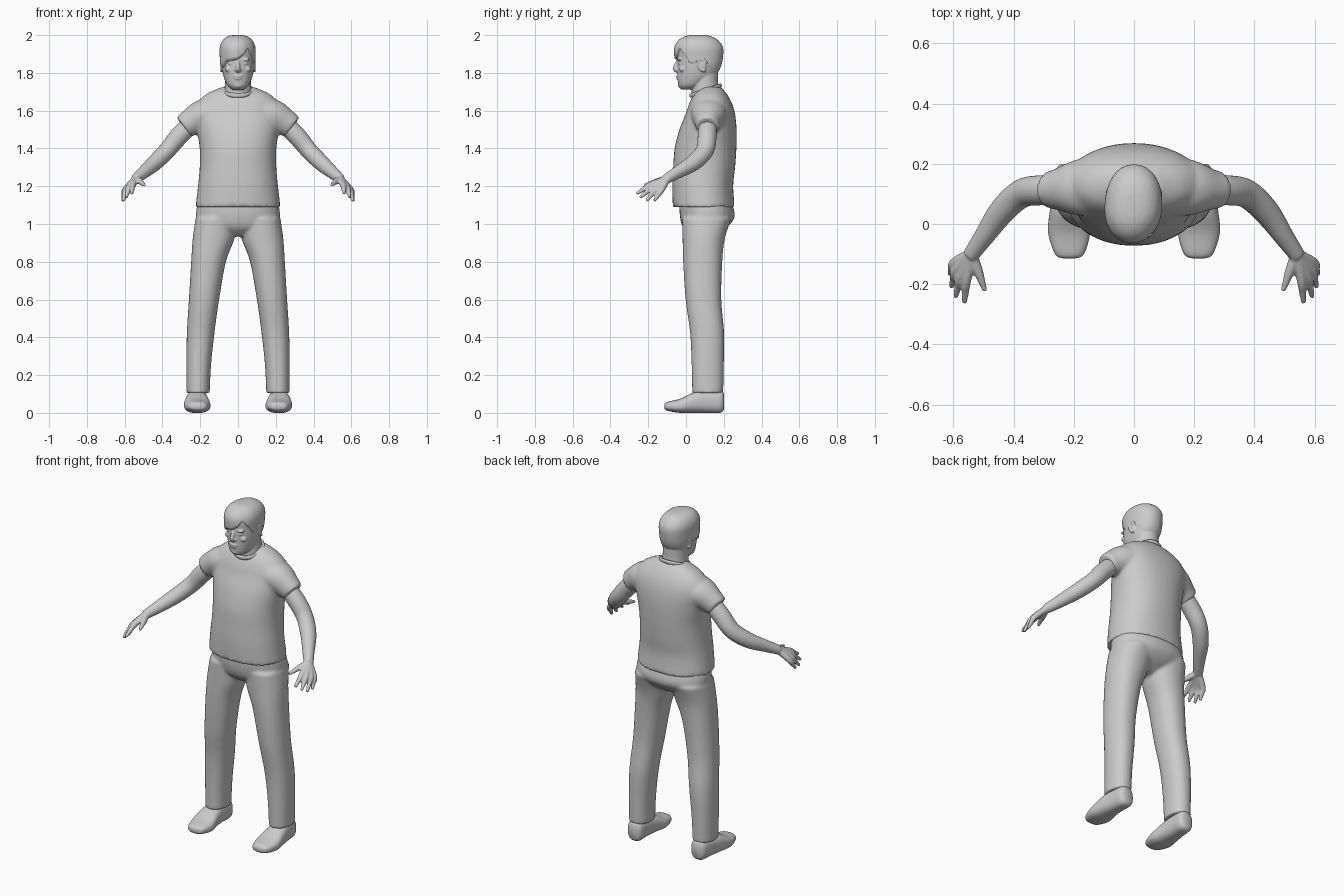
import bpy, bmesh, math
from mathutils import Vector

if "Cube" in bpy.data.objects:
    bpy.data.objects.remove(bpy.data.objects["Cube"])

grey = bpy.data.materials.new("plain grey")
grey.diffuse_color = (0.6, 0.6, 0.6, 1)
grey.use_nodes = True
grey.node_tree.nodes["Principled BSDF"].inputs["Base Color"].default_value = grey.diffuse_color


def spline(rows, t):
    """Catmull-Rom value of a list of tuples, t counted in rows."""
    i = min(int(t), len(rows) - 2)
    f = t - i
    p = [rows[max(0, min(len(rows) - 1, i + k))] for k in (-1, 0, 1, 2)]
    return [0.5 * (2 * b + (c - a) * f + (2 * a - 5 * b + 4 * c - d) * f * f
                   + (3 * b - a - 3 * c + d) * f ** 3) for a, b, c, d in zip(*p)]


def samples(rows, steps):
    n = (len(rows) - 1) * steps
    return [spline(rows, k / steps) for k in range(n + 1)]


def oval(x0, x1, y0, y1, a, power):
    c, s = math.cos(a), math.sin(a)
    e = 2 / power
    return ((x0 + x1) / 2 + (x1 - x0) / 2 * math.copysign(abs(c) ** e, c),
            (y0 + y1) / 2 + (y1 - y0) / 2 * math.copysign(abs(s) ** e, s))


def skin(bm, rings, caps=True):
    vs = [[bm.verts.new(p) for p in r] for r in rings]
    n = len(vs[0])
    for a, b in zip(vs, vs[1:]):
        for j in range(n):
            k = (j + 1) % n
            bm.faces.new((a[j], a[k], b[k], b[j]))
    if caps:
        bm.faces.new(vs[0][::-1])
        bm.faces.new(vs[-1])


def loft(bm, rows, power=2.2, along="z", n=40, steps=5):
    """Rows are (height, x0, x1, d0, d1); along y the height is depth."""
    rings = []
    for h, x0, x1, d0, d1 in samples(rows, steps):
        pts = [oval(x0, x1, d0, d1, math.tau * j / n, power) for j in range(n)]
        rings.append([(x, d, h) if along == "z" else (x, h, d) for x, d in pts])
    skin(bm, rings)


def sym(rows):
    return [(z, -w, w, a, b) for z, w, a, b in rows]


def tube(bm, rows, n=20, steps=5):
    """Rows are (x, y, z, depth radius, other radius)."""
    s = samples(rows, steps)
    rings = []
    for i, r in enumerate(s):
        c = Vector(r[:3])
        d = (Vector(s[min(i + 1, len(s) - 1)][:3]) - Vector(s[max(i - 1, 0)][:3])).normalized()
        u = (Vector((0, 1, 0)) - d * d.y).normalized()
        v = d.cross(u)
        rings.append([c + u * r[3] * math.cos(math.tau * j / n) + v * r[4] * math.sin(math.tau * j / n)
                      for j in range(n)])
    skin(bm, rings)


def ball(bm, centre, size):
    made = bmesh.ops.create_uvsphere(bm, u_segments=20, v_segments=12, radius=1)["verts"]
    for v in made:
        v.co = Vector([c + s * q for c, s, q in zip(centre, size, v.co)])


def mirror_rows(rows, side):
    """Flip tube rows to the other side."""
    return [(r[0] * side,) + tuple(r[1:]) for r in rows]


def finish(name, bm, voxel=0, smooth=4):
    bmesh.ops.recalc_face_normals(bm, faces=bm.faces)
    for f in bm.faces:
        f.smooth = True
    me = bpy.data.meshes.new(name)
    bm.to_mesh(me)
    bm.free()
    me.materials.append(grey)
    ob = bpy.data.objects.new(name, me)
    bpy.context.collection.objects.link(ob)
    if voxel:
        m = ob.modifiers.new("merge", 'REMESH')
        m.mode = 'VOXEL'
        m.voxel_size = voxel
        m.use_smooth_shade = True
        m = ob.modifiers.new("soften", 'SMOOTH')
        m.factor = 0.5
        m.iterations = smooth
    return ob


# Shirt: torso and two short sleeves
bm = bmesh.new()
loft(bm, sym([(1.09, .225, -.07, .258), (1.2, .212, -.072, .25), (1.3, .203, -.068, .26),
              (1.4, .203, -.06, .267), (1.5, .218, -.035, .268), (1.58, .23, -.003, .26),
              (1.64, .215, .018, .243), (1.69, .165, .045, .215), (1.725, .085, .085, .185)]))
for side in (1, -1):
    tube(bm, mirror_rows([(.11, .125, 1.60, .10, .08), (.19, .12, 1.572, .092, .084),
                          (.25, .115, 1.538, .07, .072), (.287, .113, 1.512, .06, .064)], side), 28)
finish("shirt", bm, 0.01, 5)

# Collar ring, low at the front
bm = bmesh.new()
rings = []
for i in range(40):
    a = math.tau * i / 40
    rings.append([((.079 + .007 * math.cos(b)) * math.cos(a),
                   .104 + (.079 + .007 * math.cos(b)) * math.sin(a),
                   1.706 + .026 * math.sin(a) + .012 * math.sin(b))
                  for b in [math.tau * j / 10 for j in range(10)]])
skin(bm, rings + rings[:1], False)
bmesh.ops.remove_doubles(bm, verts=bm.verts, dist=1e-5)
finish("collar", bm)

# Trousers: pelvis and two legs
bm = bmesh.new()
loft(bm, sym([(.935, .07, .03, .14), (.98, .19, -.015, .215), (1.04, .222, -.032, .258),
              (1.12, .212, -.035, .24)]))
leg = [(.105, .15, .272, .033, .197), (.25, .143, .273, .03, .2), (.42, .125, .271, .022, .202),
       (.6, .10, .26, -.002, .187), (.8, .064, .248, -.015, .192), (.92, .02, .24, -.018, .205),
       (1.03, .005, .225, -.02, .24)]
for side in (1, -1):
    loft(bm, [(z, min(side * a, side * b), max(side * a, side * b), c, d) for z, a, b, c, d in leg])
finish("trousers", bm, 0.009, 4)

# Shoes
shoe = [(-.114, .195, .235, .025, .045), (-.1, .166, .262, .012, .058), (-.03, .146, .285, 0, .075),
        (.04, .155, .28, 0, .108), (.11, .162, .268, 0, .122), (.18, .164, .258, 0, .12),
        (.2, .18, .243, .015, .105)]
for side, word in ((1, "left"), (-1, "right")):
    bm = bmesh.new()
    loft(bm, [(y, min(side * a, side * b), max(side * a, side * b), c, d) for y, a, b, c, d in shoe],
         2.5, "y")
    finish(word + "_shoe", bm)

# Arms with hands: each finger starts at the wrist so the roots form the palm
arm = [(.22, .115, 1.555, .048, .048), (.31, .112, 1.468, .05, .05), (.375, .10, 1.39, .048, .046),
       (.44, .04, 1.325, .044, .043), (.50, -.045, 1.273, .033, .034), (.543, -.105, 1.238, .027, .026)]
knuckles = [((.557, -.19, 1.205), (.563, -.262, 1.16)), ((.577, -.175, 1.197), (.592, -.243, 1.14)),
            ((.592, -.155, 1.187), (.607, -.21, 1.122)), ((.598, -.13, 1.18), (.612, -.168, 1.122)),
            ((.518, -.155, 1.225), (.495, -.222, 1.206))]
for side, word in ((1, "left"), (-1, "right")):
    bm = bmesh.new()
    tube(bm, mirror_rows(arm, side))
    for base, tip in knuckles:
        mid = [(p + q) / 2 for p, q in zip(base, tip)]
        tube(bm, mirror_rows([(.54, -.10, 1.24, .02, .02), (*base, .017, .016), (*mid, .0125, .0125),
                              (*tip, .008, .008)], side), 12, 4)
    finish(word + "_arm", bm, 0.005, 3)

# Head: neck, skull and features
skull = sym([(1.712, .03, -.025, .05), (1.735, .057, -.04, .09), (1.78, .076, -.045, .15),
             (1.83, .086, -.046, .182), (1.88, .089, -.046, .193), (1.93, .089, -.046, .193),
             (1.965, .073, -.025, .168), (1.985, .045, .01, .13), (1.992, .012, .05, .09)])
bm = bmesh.new()
loft(bm, skull, 2.15)
loft(bm, sym([(1.62, .085, .035, .185), (1.69, .074, .03, .176), (1.75, .069, .03, .17),
              (1.82, .07, .03, .17)]), 2)
tube(bm, [(0, -.036, 1.872, .01, .009), (0, -.05, 1.845, .011, .010), (0, -.057, 1.822, .013, .013),
          (0, -.045, 1.808, .010, .012)], 14)
ball(bm, (0, -.043, 1.782), (.024, .010, .006))
ball(bm, (0, -.041, 1.77), (.021, .010, .007))
ball(bm, (0, -.027, 1.735), (.026, .016, .017))
for side in (1, -1):
    ball(bm, (side * .012, -.045, 1.816), (.009, .010, .008))
    ball(bm, (side * .037, -.034, 1.87), (.026, .012, .008))
    ball(bm, (side * .036, -.032, 1.85), (.015, .009, .006))
    ball(bm, (side * .045, -.02, 1.82), (.025, .016, .017))
    tube(bm, [(side * .087, .088 + .023 * math.cos(a) - .010 * math.sin(a),
               1.843 + .034 * math.sin(a), .006, .008)
              for a in [math.radians(250 + 30 * k) for k in range(-8, 2)]], 10, 3)
    ball(bm, (side * .083, .088, 1.84), (.009, .02, .03))
finish("head", bm, 0.004, 3)

# Hair: cap over the skull with a side-swept fringe
table = samples(skull, 24)
hairline_points = [(-180, 1.83), (-150, 1.825), (-125, 1.858), (-95, 1.866), (-75, 1.888),
                   (-58, 1.928), (-40, 1.89), (-22, 1.84), (0, 1.85), (30, 1.82), (60, 1.78),
                   (90, 1.77), (120, 1.78), (150, 1.82), (180, 1.83)]


def hairline(deg):
    for (a, p), (b, q) in zip(hairline_points, hairline_points[1:]):
        if a <= deg <= b:
            f = (deg - a) / (b - a)
            return p + (q - p) * f * f * (3 - 2 * f)


bm = bmesh.new()
rings = []
rows, n = 22, 72
for i in range(rows + 1):
    s = math.sin(math.pi / 2 * i / rows)
    ring = []
    for j in range(n):
        deg = -180 + 360 * j / n
        z = hairline(deg) * (1 - s) + 1.991 * s
        _, x0, x1, y0, y1 = min(table, key=lambda r: abs(r[0] - z))
        sweep = max(0, math.cos(math.radians(deg + 125))) ** 2
        fringe = max(0, math.cos(math.radians(deg + 90)))
        g = (.003 + .006 * fringe + .010 * sweep) if i else -.004
        x, y = oval(x0 - g, x1 + g, y0 - g, y1 + g, math.radians(deg), 2.1)
        ring.append((x, y, z + .009 * s))
    rings.append(ring)
skin(bm, rings, False)
bm.verts.ensure_lookup_table()
bm.faces.new(bm.verts[-n:])
hair = finish("hair", bm)
m = hair.modifiers.new("soften", 'SMOOTH')
m.factor = 0.5
m.iterations = 2
